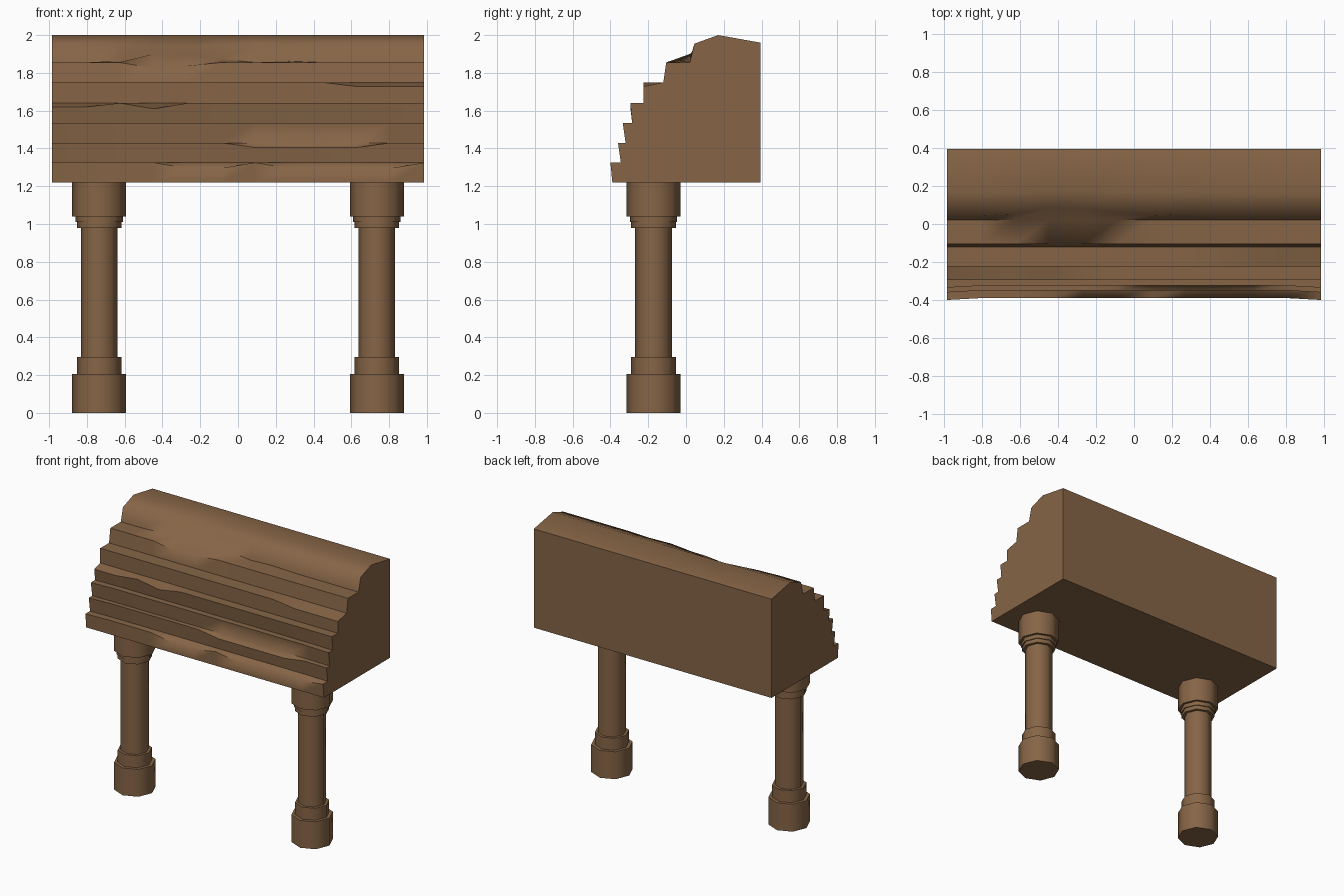
import bpy, bmesh, math

cube = bpy.data.objects.get("Cube")
if cube:
    bpy.data.objects.remove(cube, do_unlink=True)

wood = bpy.data.materials.new("warm brown")
wood.use_nodes = True
brown = (0.24, 0.13, 0.062, 1)
wood.diffuse_color = brown
bsdf = wood.node_tree.nodes["Principled BSDF"]
bsdf.inputs["Base Color"].default_value = brown
bsdf.inputs["Roughness"].default_value = 0.9


def finish(name, bm):
    bmesh.ops.recalc_face_normals(bm, faces=bm.faces)
    mesh = bpy.data.meshes.new(name)
    bm.to_mesh(mesh)
    bm.free()
    mesh.materials.append(wood)
    obj = bpy.data.objects.new(name, mesh)
    bpy.context.collection.objects.link(obj)
    bpy.ops.object.select_all(action='DESELECT')
    obj.select_set(True)
    bpy.context.view_layer.objects.active = obj
    bpy.ops.object.shade_smooth_by_angle(angle=math.radians(60))
    return obj


def bridge(bm, rings):
    """Join matching closed rings and cap both ends."""
    n = len(rings[0])
    for a, b in zip(rings, rings[1:]):
        for i in range(n):
            j = (i + 1) % n
            bm.faces.new((a[i], a[j], b[j], b[i]))
    bm.faces.new(rings[0])
    bm.faces.new(rings[-1][::-1])


# Roof: layered courses, each as (height, lip y, foot y of the next course)
COURSES = [(1.325, -0.40, -0.345), (1.43, -0.36, -0.32), (1.535, -0.335, -0.285),
           (1.64, -0.295, -0.225), (1.75, -0.225, -0.12), (1.855, -0.105, 0.02)]
# Worn lips: course index -> {column: drop}
WEAR = {0: {4: .03, 5: .03, 7: .03, 8: .03, 9: .03, 10: .03},
        1: {6: .025, 7: .025, 8: .025, 9: .025},
        3: {0: .02, 1: .02, 3: .03},
        4: {9: .022, 10: .022, 11: .022},
        5: {3: .03, 4: .018}}
# Slumped crown: column -> amount
SLUMP = {2: 0.2, 3: 1.0, 4: 0.9, 5: 0.4, 7: 0.15}
COLUMNS, HALF = 12, 0.985


def roof_section(col):
    bow = 0.01 if 0 < col < COLUMNS - 1 else 0
    s = SLUMP.get(col, 0)
    pts = [(-0.39, 1.22)]
    for k, (z, lip, foot) in enumerate(COURSES):
        b = bow if k < 3 else 0
        last = k == len(COURSES) - 1
        pts.append((lip + b, z - WEAR.get(k, {}).get(col, 0)))
        pts.append((foot + b * 0.5, z + (0.045 * s if last else 0)))
    pts += [(0.045 + 0.04 * s, 1.955 - 0.012 * s), (0.17, 2.0),
            (0.395, 1.96), (0.395, 1.22)]
    return pts


bm = bmesh.new()
sections = []
for c in range(COLUMNS):
    x = -HALF + 2 * HALF * c / (COLUMNS - 1)
    sections.append([bm.verts.new((x, y, z)) for y, z in roof_section(c)])
bridge(bm, sections)
finish("layered_roof", bm)

# Pillars: stepped octagonal turnings
PROFILE = [(0.143, 0), (0.143, 0.205), (0.118, 0.205), (0.118, 0.295),
           (0.097, 0.295), (0.097, 0.98), (0.118, 0.98), (0.118, 1.01),
           (0.125, 1.01), (0.125, 1.04), (0.143, 1.04), (0.143, 1.225)]
SIDES = 8
for name, px in (("right_pillar", -0.735), ("left_pillar", 0.735)):
    bm = bmesh.new()
    rings = []
    for r, z in PROFILE:
        rings.append([bm.verts.new((px + r * math.cos(math.tau * i / SIDES),
                                    -0.172 + r * math.sin(math.tau * i / SIDES), z))
                      for i in range(SIDES)])
    bridge(bm, rings)
    finish(name, bm)
